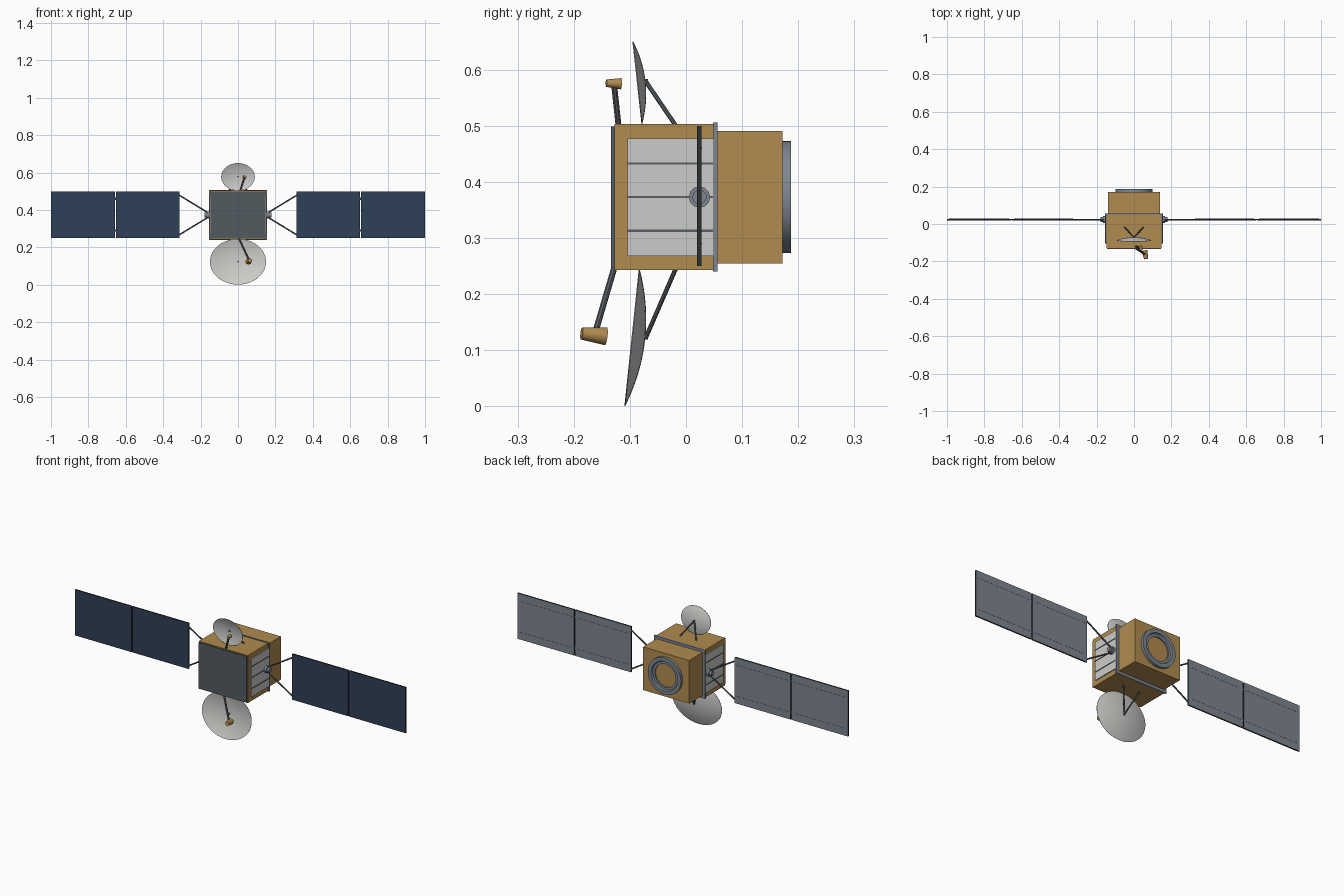
import bpy, bmesh, math
from mathutils import Vector, Matrix

if "Cube" in bpy.data.objects:
    bpy.data.objects.remove(bpy.data.objects["Cube"], do_unlink=True)


def material(name, rgb):
    m = bpy.data.materials.new(name)
    m.use_nodes = True
    m.diffuse_color = (*rgb, 1)
    m.node_tree.nodes["Principled BSDF"].inputs["Base Color"].default_value = (*rgb, 1)
    return m


GOLD = material("gold foil", (0.44, 0.26, 0.08))
WHITE = material("pale grey", (0.6, 0.6, 0.58))
PLATE = material("dark slate", (0.085, 0.105, 0.115))
NAVY = material("navy cells", (0.028, 0.05, 0.095))
GREY = material("blue grey metal", (0.21, 0.24, 0.28))
STRUT = material("strut grey", (0.1, 0.115, 0.13))
DARK = material("charcoal edge", (0.025, 0.03, 0.033))


def finish(name, bm, *mats, smooth=False):
    bmesh.ops.recalc_face_normals(bm, faces=bm.faces)
    mesh = bpy.data.meshes.new(name)
    bm.to_mesh(mesh)
    bm.free()
    ob = bpy.data.objects.new(name, mesh)
    bpy.context.collection.objects.link(ob)
    for m in mats:
        mesh.materials.append(m)
    if smooth:
        bpy.ops.object.select_all(action="DESELECT")
        ob.select_set(True)
        bpy.context.view_layer.objects.active = ob
        bpy.ops.object.shade_smooth_by_angle(angle=math.radians(35))
    return ob


def box(name, lo, hi, mat):
    bm = bmesh.new()
    lo, hi = Vector(lo), Vector(hi)
    size = [abs(a) for a in hi - lo]
    bmesh.ops.create_cube(bm, size=1, matrix=Matrix.Translation((lo + hi) / 2) @ Matrix.Diagonal((*size, 1)))
    return finish(name, bm, mat)


def rod(name, a, b, mat, r1=0.004, r2=None, sides=8):
    a, b = Vector(a), Vector(b)
    d = b - a
    bm = bmesh.new()
    bmesh.ops.create_cone(bm, cap_ends=True, segments=sides, radius1=r1, radius2=r2 or r1, depth=d.length,
                          matrix=Matrix.Translation((a + b) / 2) @ d.to_track_quat("Z", "Y").to_matrix().to_4x4())
    return finish(name, bm, mat, smooth=sides > 8)


def lathe(name, profile, mat, matrix, closed=False, steps=48):
    # Spin (radius, y) points around the y axis
    bm = bmesh.new()
    vs = [bm.verts.new((r, y, 0)) for r, y in profile]
    es = [bm.edges.new(p) for p in zip(vs, vs[1:] + vs[:1] if closed else vs[1:])]
    bmesh.ops.spin(bm, geom=vs + es, cent=(0, 0, 0), axis=(0, 1, 0), angle=math.tau, steps=steps)
    bmesh.ops.remove_doubles(bm, verts=bm.verts, dist=1e-5)
    bmesh.ops.transform(bm, matrix=matrix, verts=bm.verts)
    return finish(name, bm, mat, smooth=True)


CZ = 0.373   # body centre height
PY = 0.024   # solar wing plane

# Body
box("front_body", (-0.148, -0.127, 0.243), (0.148, 0.05, 0.503), GOLD)
box("front_plate", (-0.145, -0.134, 0.247), (0.145, -0.127, 0.499), PLATE)
box("body_flange", (-0.155, 0.048, 0.24), (0.155, 0.056, 0.506), GREY)
box("rear_body", (-0.139, 0.05, 0.255), (0.139, 0.172, 0.491), GOLD)
lathe("rear_ring", [(0.1, 0.17), (0.1, 0.187), (0.08, 0.187), (0.076, 0.179), (0.063, 0.179), (0.063, 0.17)],
      GREY, Matrix.Translation((0, 0, CZ)), closed=True)


def solar_panel(name, x0, x1):
    ob = box(name, (x0, PY - 0.004, 0.25), (x1, PY + 0.004, 0.5), DARK)
    ob.data.materials.append(NAVY)
    ob.data.materials.append(GREY)
    for p in ob.data.polygons:
        if abs(p.normal.y) > 0.9:
            p.material_index = 1 if p.normal.y < 0 else 2


# Side radiators, wing joints and solar wings
for side, s in (("left", 1), ("right", -1)):
    box(f"{side}_radiator", (s * 0.147, -0.104, 0.268), (s * 0.153, 0.048, 0.477), WHITE)
    for i in (-1, 0, 1):
        z = CZ + i * 0.06
        box(f"{side}_radiator_rib_{i + 2}", (s * 0.153, -0.104, z - 0.002), (s * 0.155, 0.048, z + 0.002), STRUT)
    rod(f"{side}_wing_joint", (s * 0.15, PY, CZ), (s * 0.166, PY, CZ), GREY, r1=0.019, sides=12)
    rod(f"{side}_joint_cap", (s * 0.166, PY, CZ), (s * 0.178, PY, CZ), GREY, r1=0.013, sides=12)
    for part, k in (("upper", 1), ("lower", -1)):
        rod(f"{side}_{part}_wing_arm", (s * 0.163, PY, CZ + k * 0.014), (s * 0.316, PY, CZ + k * 0.107), STRUT)
    for part, x0, x1 in (("inner", 0.314, 0.6525), ("outer", 0.6575, 1.0)):
        solar_panel(f"{side}_{part}_solar_panel", s * x0, s * x1)
        for z in (0.29, 0.46):
            box(f"{side}_{part}_back_rail", (s * (x0 + 0.012), PY + 0.003, z - 0.001),
                (s * (x1 - 0.012), PY + 0.0045, z + 0.001), STRUT)
    for z in (0.29, 0.46):
        box(f"{side}_panel_hinge", (s * 0.652, PY - 0.002, z - 0.006), (s * 0.658, PY + 0.002, z + 0.006), DARK)


def dish(name, centre, rx, rz, depth, tilt):
    # Thin concave bowl opening to the front
    ts = [i / 8 for i in range(9)]
    prof = [(t, depth * (1 - t * t)) for t in ts]
    prof += [(t, depth * (1 - t * t) - 0.0015) for t in reversed(ts)]
    m = Matrix.Translation(centre) @ Matrix.Rotation(tilt, 4, "X") @ Matrix.Diagonal((rx, 1, rz, 1))
    lathe(name, prof, WHITE, m)


# Dishes with rear V struts
dish("lower_dish", (0, -0.0955, 0.123), 0.15, 0.1232, 0.023, -0.104)
dish("upper_dish", (0, -0.086, 0.577), 0.09, 0.074, 0.014, 0.11)
for part, z, zb in (("lower", 0.124, 0.246), ("upper", 0.578, 0.5)):
    rod(f"{part}_dish_boss", (0, -0.077, z), (0, -0.068, z), STRUT, r1=0.005)
    for side, s in (("left", 1), ("right", -1)):
        rod(f"{part}_{side}_dish_strut", (0, -0.071, z), (s * 0.05, -0.018, zb), STRUT)

# Feed horns on booms
rod("lower_feed_boom", (0.004, -0.127, 0.25), (0.058, -0.161, 0.134), STRUT, r1=0.0055)
rod("lower_feed_horn", (0.065, -0.186, 0.13), (0.056, -0.143, 0.125), GOLD, r1=0.011, r2=0.016, sides=20)
rod("upper_feed_boom", (0.01, -0.12, 0.498), (0.034, -0.128, 0.572), STRUT, r1=0.0055)
rod("upper_feed_horn", (0.039, -0.142, 0.576), (0.034, -0.116, 0.575), GOLD, r1=0.0065, r2=0.01, sides=20)
